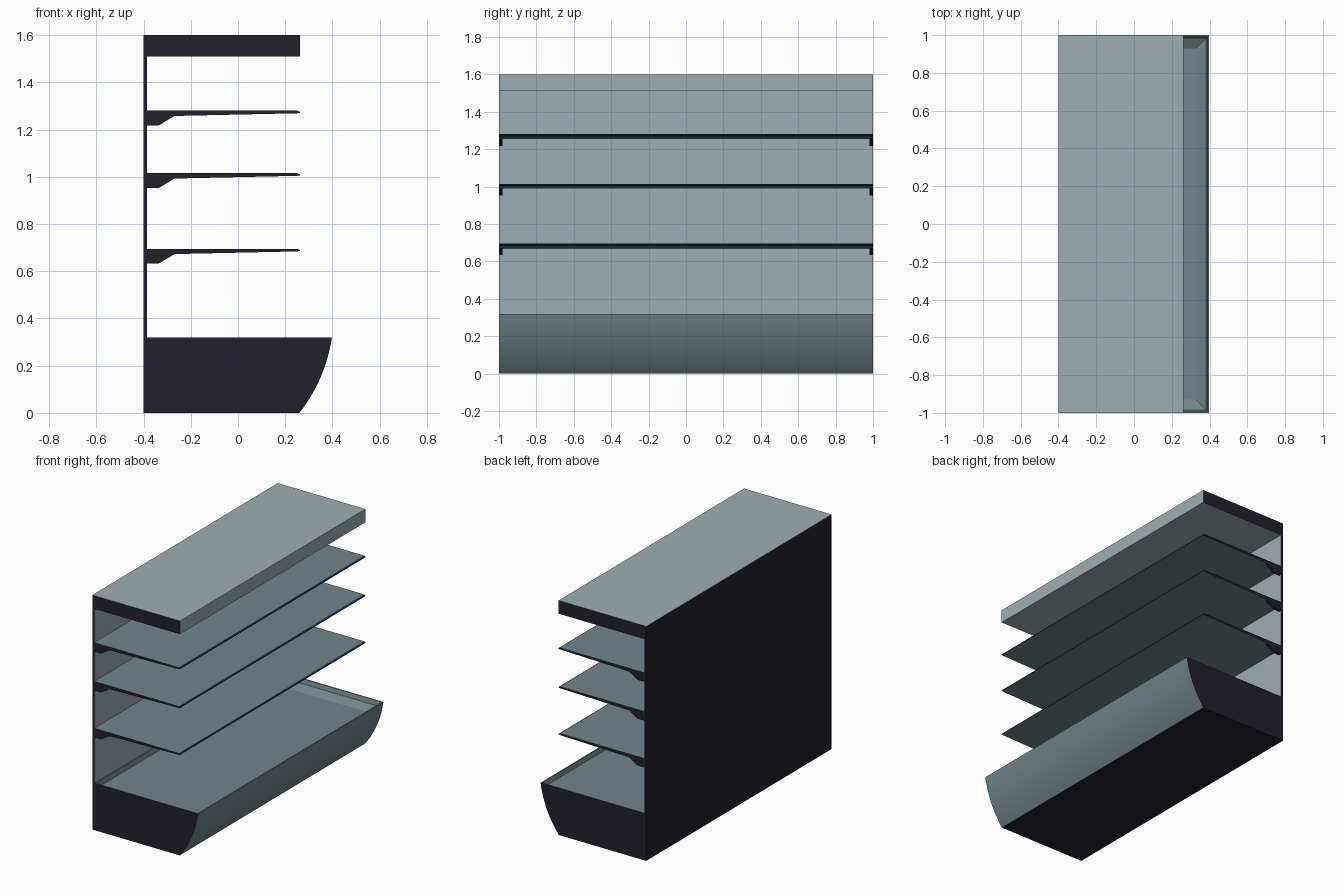
import bpy, bmesh, math

if "Cube" in bpy.data.objects:
    bpy.data.objects.remove(bpy.data.objects["Cube"])


def material(name, rgb):
    m = bpy.data.materials.new(name)
    m.diffuse_color = (*rgb, 1.0)
    m.use_nodes = True
    m.node_tree.nodes["Principled BSDF"].inputs["Base Color"].default_value = m.diffuse_color
    return m


LIGHT = material("light_grey", (0.35, 0.42, 0.455))
GREY = material("mid_grey", (0.17, 0.235, 0.258))
DARK = material("dark_charcoal", (0.016, 0.015, 0.025))
BLUE = material("dark_blue", (0.006, 0.025, 0.07))


def prism(name, profile, y0, y1, mats, rule, insets=(), smooth=False):
    """Extrude an (x, z) profile along y; rule(normal) picks each face's material."""
    bm = bmesh.new()
    face = bm.faces.new([bm.verts.new((x, y0, z)) for x, z in profile])
    out = bmesh.ops.extrude_face_region(bm, geom=[face])
    for v in out["geom"]:
        if isinstance(v, bmesh.types.BMVert):
            v.co.y = y1
    bmesh.ops.recalc_face_normals(bm, faces=bm.faces)
    bm.normal_update()
    for f in bm.faces:
        f.material_index = rule(f.normal)
    # sink the top face in steps to make a tray
    if insets:
        top = [f for f in bm.faces if f.normal.z > 0.95]
        for thickness, depth in insets:
            bmesh.ops.inset_individual(bm, faces=top, thickness=thickness,
                                       depth=depth, use_even_offset=True)
    mesh = bpy.data.meshes.new(name)
    bm.to_mesh(mesh)
    bm.free()
    for m in mats:
        mesh.materials.append(m)
    ob = bpy.data.objects.new(name, mesh)
    bpy.context.collection.objects.link(ob)
    if smooth:
        bpy.ops.object.select_all(action='DESELECT')
        ob.select_set(True)
        bpy.context.view_layer.objects.active = ob
        bpy.ops.object.shade_smooth_by_angle(angle=math.radians(25))
    return ob


def rect(x0, x1, z0, z1):
    return [(x0, z0), (x1, z0), (x1, z1), (x0, z1)]


def shell_rule(n):
    return 1 if abs(n.y) > 0.5 or n.x < -0.5 else 0


def base_rule(n):
    return 1 if abs(n.y) > 0.5 or n.x < -0.5 or n.z < -0.9 else 0


def shelf_rule(n):
    if abs(n.y) > 0.5:
        return 1
    return 2 if n.x > 0.4 else 0


# back panel and canopy
prism("back_panel", rect(-0.4, -0.385, 0, 1.51), -1, 1, [LIGHT, DARK],
      lambda n: 1 if shell_rule(n) or n.z < -0.5 else 0)
prism("canopy", rect(-0.4, 0.262, 1.51, 1.6), -1, 1, [LIGHT, DARK], shell_rule)

# base tub: bowed front (quadratic curve) and a sunken tray on top
p0, p1, p2 = (0.26, 0.0), (0.37, 0.14), (0.398, 0.32)
N = 12
bow = []
for i in range(N + 1):
    t = i / N
    bow.append(tuple((1 - t) ** 2 * a + 2 * t * (1 - t) * b + t * t * c
                     for a, b, c in zip(p0, p1, p2)))
prism("base_tub", [(-0.385, 0)] + bow + [(-0.385, 0.32)], -1, 1, [GREY, DARK],
      base_rule, insets=[(0.008, 0), (0.008, -0.03), (0.055, -0.03)], smooth=True)

# tapered shelves with a bracket under each end
for i, z in enumerate((0.695, 1.015, 1.28), 1):
    slab = [(-0.385, z - 0.025), (0.25, z - 0.011), (0.262, z - 0.009),
            (0.262, z - 0.005), (0.252, z), (-0.385, z)]
    prism(f"shelf_{i}", slab, -1, 1, [GREY, DARK, BLUE], shelf_rule)
    wedge = [(-0.385, z - 0.062), (-0.335, z - 0.062), (-0.268, z - 0.022),
             (-0.385, z - 0.0245)]
    for side, y0 in (("left", -1.0), ("right", 0.98)):
        prism(f"shelf_bracket_{i}_{side}", wedge, y0, y0 + 0.02, [DARK],
              lambda n: 0)
